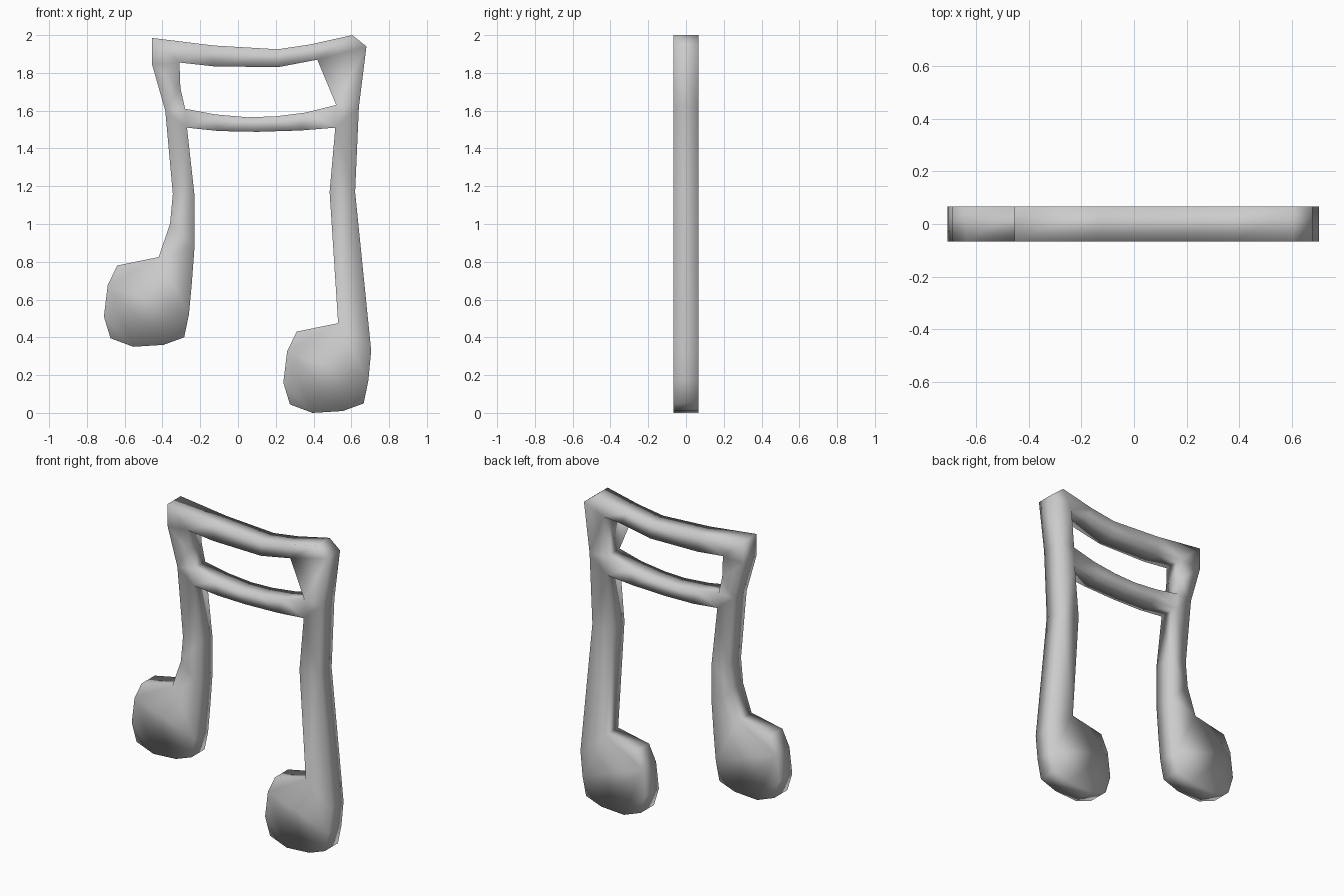
import bpy, bmesh

if "Cube" in bpy.data.objects:
    bpy.data.objects.remove(bpy.data.objects["Cube"])

HALF = 0.067  # half the plate thickness

# note head outline, clockwise from the stem's outer side to its inner side
HEAD = [(0.705, 0.33), (0.69, 0.17), (0.665, 0.05), (0.555, 0.01), (0.395, 0.0),
        (0.275, 0.045), (0.24, 0.16), (0.26, 0.325), (0.31, 0.43), (0.53, 0.475)]


def head(dx, dz):
    return [(x + dx, z + dz) for x, z in HEAD]


# outer silhouette: top beam, right stem, head, underside of lower beam, left stem, head
outer = [(-0.455, 1.985), (-0.13, 1.945), (0.21, 1.925), (0.38, 1.95), (0.605, 2.0),
         (0.68, 1.94), (0.64, 1.62), (0.62, 1.17)]
outer += head(0, 0)
outer += [(0.485, 1.17), (0.515, 1.51), (0.33, 1.495), (0.1, 1.488), (-0.1, 1.492),
          (-0.27, 1.51), (-0.23, 1.15), (-0.23, 0.88)]
outer += head(-0.95, 0.35)
outer += [(-0.36, 1.0), (-0.345, 1.16), (-0.385, 1.6), (-0.455, 1.845)]

# window between the two beams; the back has one extra corner (top right)
window_a = [(-0.31, 1.855), (-0.13, 1.835), (0.21, 1.83), (0.42, 1.87)]
window_b = [(0.52, 1.63), (0.36, 1.59), (0.2, 1.57), (0.05, 1.565),
            (-0.12, 1.58), (-0.28, 1.61), (-0.305, 1.72)]
BACK_CORNER = (0.54, 1.88)

bm = bmesh.new()


def ring(points, y):
    return [bm.verts.new((x, y, z)) for x, z in points]


def cap(*loops):
    """Fill the flat area between closed vertex loops."""
    edges = [bm.edges.new((l[i], l[(i + 1) % len(l)])) for l in loops for i in range(len(l))]
    bmesh.ops.triangle_fill(bm, edges=edges, use_beauty=True, use_dissolve=False)


def wall(front, back, closed=True):
    """Join matching front and back loops with quads."""
    n = len(front)
    for i in range(n if closed else n - 1):
        j = (i + 1) % n
        bm.faces.new((front[i], front[j], back[j], back[i]))


of, ob = ring(outer, -HALF), ring(outer, HALF)
af, ab = ring(window_a, -HALF), ring(window_a, HALF)
wf, wb = ring(window_b, -HALF), ring(window_b, HALF)
corner = ring([BACK_CORNER], HALF)[0]

# front and back faces
cap(of, af + wf)
cap(ob, ab + [corner] + wb)

# outer rim and window rim, with the slanted facet at the top right corner
wall(of, ob)
wall(wf + af, wb + ab, closed=False)
bm.faces.new((af[-1], ab[-1], corner))
bm.faces.new((af[-1], corner, wf[0]))
bm.faces.new((wf[0], corner, wb[0]))

bmesh.ops.recalc_face_normals(bm, faces=bm.faces[:])
for f in bm.faces:
    f.smooth = True

mesh = bpy.data.meshes.new("beamed_music_note")
bm.to_mesh(mesh)
bm.free()
obj = bpy.data.objects.new("beamed_music_note", mesh)
bpy.context.collection.objects.link(obj)
